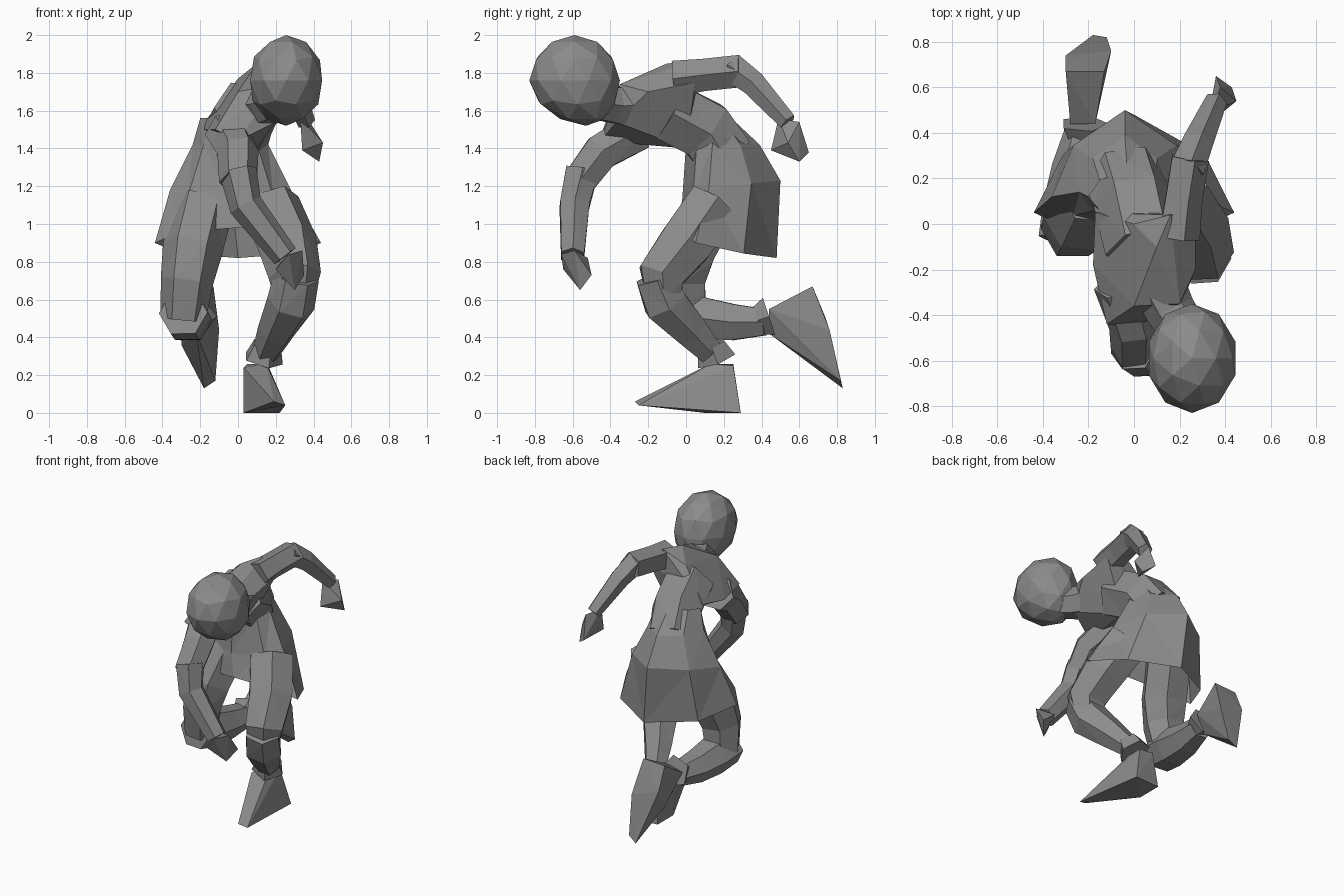
import bpy
import bmesh
import math
from mathutils import Vector

default_cube = bpy.data.objects.get("Cube")
if default_cube:
    bpy.data.objects.remove(default_cube, do_unlink=True)

# One plain grey for the whole figure
grey = bpy.data.materials.new("plain grey")
grey.use_nodes = True
grey_value = (0.26, 0.26, 0.26, 1)
grey.diffuse_color = grey_value
for node in grey.node_tree.nodes:
    if node.type == "BSDF_PRINCIPLED":
        node.inputs["Base Color"].default_value = grey_value
        node.inputs["Roughness"].default_value = 0.9


def finish(name, bm):
    """Turn a bmesh into a flat-shaded, triangulated object."""
    bmesh.ops.recalc_face_normals(bm, faces=bm.faces)
    bmesh.ops.triangulate(bm, faces=bm.faces)
    mesh = bpy.data.meshes.new(name)
    bm.to_mesh(mesh)
    bm.free()
    mesh.materials.append(grey)
    obj = bpy.data.objects.new(name, mesh)
    bpy.context.scene.collection.objects.link(obj)
    return obj


def bridge(bm, rings):
    """Join neighbouring rings of vertices with quads."""
    for lower, upper in zip(rings, rings[1:]):
        for k in range(len(lower)):
            following = (k + 1) % len(lower)
            bm.faces.new((lower[k], lower[following], upper[following], upper[k]))


def limb(name, *stations, sides=6):
    """Faceted tube through stations of x, y, z and radius."""
    bm = bmesh.new()
    centres = [Vector(station[:3]) for station in stations]
    rings = []
    last = len(stations) - 1
    for i, (centre, station) in enumerate(zip(centres, stations)):
        radius = station[3]
        tangent = (centres[min(i + 1, last)] - centres[max(i - 1, 0)]).normalized()
        sideways = Vector((1, 0, 0))
        across = (sideways - tangent * sideways.dot(tangent)).normalized()
        along = tangent.cross(across)
        ring = []
        for k in range(sides):
            angle = math.tau * k / sides
            direction = across * math.cos(angle) + along * math.sin(angle)
            ring.append(bm.verts.new(centre + direction * radius))
        rings.append(ring)
    bridge(bm, rings)
    bm.faces.new(rings[0])
    bm.faces.new(rings[-1])
    return finish(name, bm)


def block(name, *corners):
    """Faceted solid wrapped around a handful of corner points."""
    bm = bmesh.new()
    for corner in corners:
        bm.verts.new(corner)
    result = bmesh.ops.convex_hull(bm, input=bm.verts)
    loose = {item for item in result["geom_interior"] if isinstance(item, bmesh.types.BMVert)}
    bmesh.ops.delete(bm, geom=list(loose), context="VERTS")
    return finish(name, bm)


def draped_cloth(name, *levels, sides=8):
    """Open cloth; each level has centre, half width, reach back and front, and tilt."""
    bm = bmesh.new()
    rings = []
    for centre, width, back, front, tilt in levels:
        ring = []
        for k in range(sides):
            angle = math.tau * k / sides
            rearward = math.sin(angle)
            reach = back if rearward > 0 else front
            depth = math.copysign(abs(rearward) ** 1.5, rearward) * reach
            offset = Vector((width * math.cos(angle), depth, -tilt * rearward))
            ring.append(bm.verts.new(Vector(centre) + offset))
        rings.append(ring)
    bridge(bm, rings)
    return finish(name, bm)


# Head, a coarse ball with its chin narrowed and tucked towards the neck
head = bmesh.new()
bmesh.ops.create_icosphere(head, subdivisions=2, radius=1)
for vert in head.verts:
    x, y, z = vert.co
    chin = max(0, -z)
    vert.co = (0.255 + 0.2 * x, -0.59 + 0.24 * y + 0.06 * chin * chin, 1.76 + 0.24 * z)
finish("head", head)

limb("neck", (.1, -.25, 1.63, .12), (.16, -.38, 1.63, .11), (.24, -.5, 1.65, .1))

# Chest, twisted with the right shoulder low and forward
block(
    "chest",
    (-.17, .05, 1.55), (-.18, -.18, 1.5), (-.12, -.44, 1.5), (0, -.45, 1.44),
    (0, -.36, 1.7), (.2, -.35, 1.74), (.2, -.37, 1.54), (.27, -.2, 1.7),
    (.27, .05, 1.75), (.16, .04, 1.86), (.1, -.1, 1.85), (0, 0, 1.77), (.1, 0, 1.4),
)
limb("waist", (.05, -.1, 1.6, .18), (0, .1, 1.5, .18), (-.04, .2, 1.36, .18))

# Skirt, flared wide, low at the back and lifted over the thighs
draped_cloth(
    "skirt",
    ((-.03, .12, 1.56), .17, .12, .1, 0),
    ((-.04, .14, 1.42), .2, .25, .14, 0),
    ((-.04, .12, 1.18), .32, .38, .14, -.05),
    ((0, .05, .9), .44, .43, .1, .08),
)

# Left leg, planted on the ground
limb("left_thigh", (.17, .14, 1.1, .16), (.26, 0, .9, .16), (.3, -.13, .73, .14), (.3, -.12, .6, .1))
limb("left_shin", (.31, -.16, .72, .12), (.28, -.11, .58, .13), (.2, .03, .43, .1), (.14, .15, .3, .07))
limb("left_cuff", (.15, .13, .36, .08), (.13, .16, .28, .11), sides=5)
block(
    "left_foot",
    (.03, .11, .24), (.15, .13, .26), (.05, .25, .26), (.16, .25, .25),
    (.03, .28, 0), (.22, .29, 0), (.03, .1, 0), (.25, -.25, .04), (.19, -.27, .06),
)

# Right leg, kicked up behind
limb("right_thigh", (-.18, .14, 1.1, .16), (-.24, .02, .87, .16), (-.27, -.02, .7, .14), (-.29, 0, .5, .12))
limb("right_shin", (-.29, -.07, .53, .13), (-.27, .08, .5, .13), (-.25, .25, .48, .11), (-.22, .42, .48, .08))
limb("right_cuff", (-.22, .38, .49, .08), (-.22, .44, .51, .11), sides=5)
block(
    "right_foot",
    (-.28, .44, .52), (-.17, .44, .55), (-.22, .44, .42), (-.3, .67, .66), (-.13, .67, .67),
    (-.3, .74, .5), (-.1, .76, .44), (-.3, .68, .36), (-.18, .83, .13), (-.12, .82, .17),
)

# Left arm, swung backwards
limb("left_upper_arm", (.19, -.06, 1.77, .1), (.21, .1, 1.79, .09), (.24, .29, 1.81, .09), sides=5)
limb("left_forearm", (.23, .24, 1.83, .08), (.28, .36, 1.74, .07), (.36, .54, 1.54, .05), sides=5)
block(
    "left_hand",
    (.33, .49, 1.56), (.38, .6, 1.54), (.36, .65, 1.38), (.43, .6, 1.33), (.45, .54, 1.43), (.34, .45, 1.39),
)

# Right arm, hanging across the front
limb("right_upper_arm", (-.06, -.26, 1.49, .12), (0, -.45, 1.38, .11), (0, -.57, 1.22, .1))
limb("right_forearm", (0, -.55, 1.28, .1), (.04, -.59, 1.1, .09), (.25, -.6, .83, .07))
block(
    "right_hand",
    (.2, -.65, .76), (.3, -.56, .65), (.35, -.5, .73), (.34, -.59, .86), (.27, -.66, .84), (.24, -.52, .82),
)
